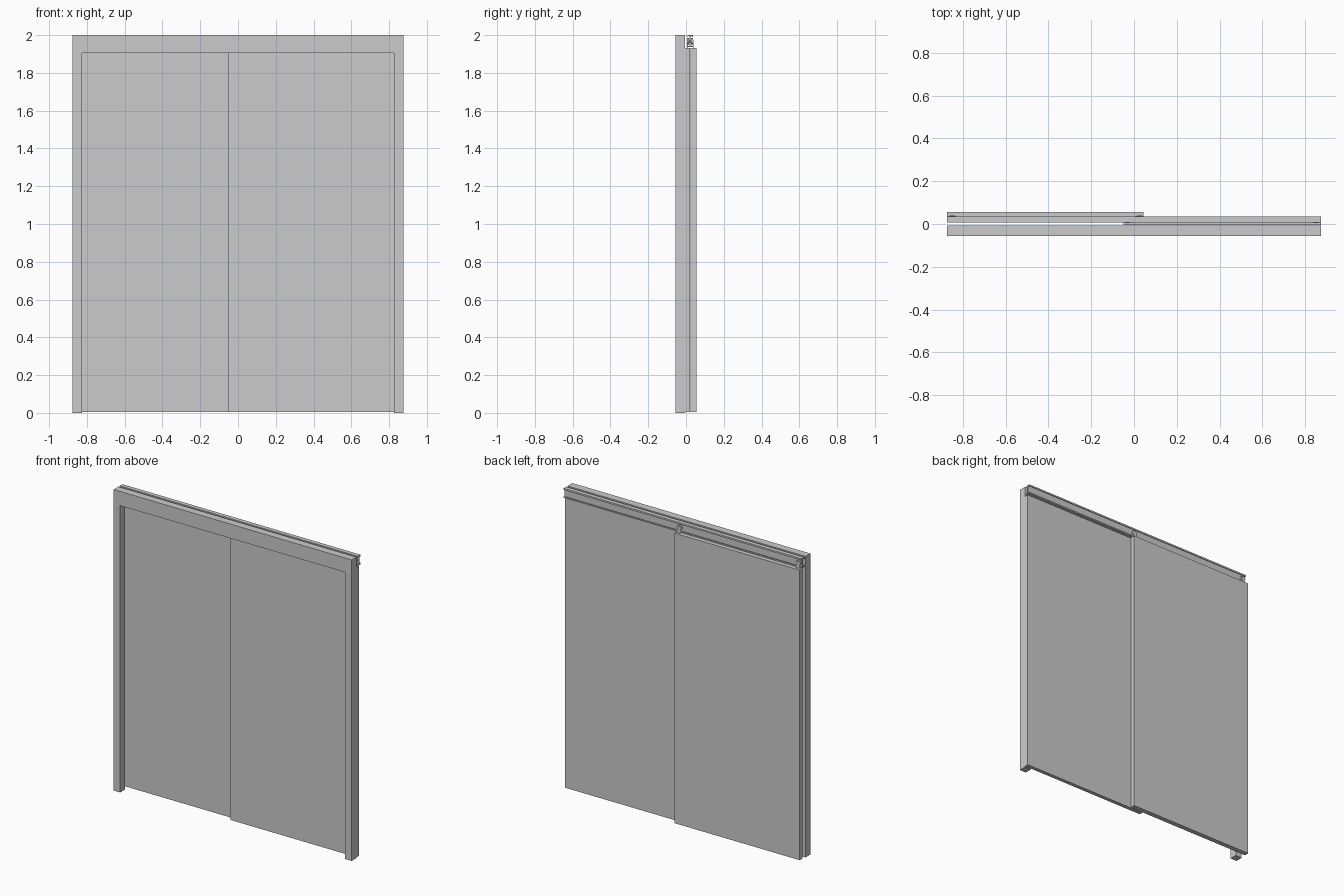
import bpy, bmesh, math
from mathutils import Matrix

if "Cube" in bpy.data.objects:
    bpy.data.objects.remove(bpy.data.objects["Cube"])


def prism(name, pts, depth, to_world):
    """Extrude a 2D outline; to_world maps (a, b, along) to xyz."""
    bm = bmesh.new()
    base = [bm.verts.new(to_world(a, b, depth[0])) for a, b in pts]
    face = bm.faces.new(base)
    ext = bmesh.ops.extrude_face_region(bm, geom=[face])
    shift = [q - p for p, q in zip(to_world(0, 0, depth[0]), to_world(0, 0, depth[1]))]
    bmesh.ops.translate(bm, vec=shift,
                        verts=[v for v in ext["geom"] if isinstance(v, bmesh.types.BMVert)])
    bmesh.ops.recalc_face_normals(bm, faces=bm.faces)
    return finish(name, bm)


def finish(name, bm):
    me = bpy.data.meshes.new(name)
    bm.to_mesh(me)
    bm.free()
    ob = bpy.data.objects.new(name, me)
    bpy.context.collection.objects.link(ob)
    return ob


def box(name, x, y, z):
    pts = [(x[0], z[0]), (x[1], z[0]), (x[1], z[1]), (x[0], z[1])]
    return prism(name, pts, y, lambda a, b, t: (a, t, b))


def disc(name, x, y, z, r):
    bm = bmesh.new()
    m = Matrix.Translation((x, sum(y) / 2, z)) @ Matrix.Rotation(math.pi / 2, 4, 'X')
    bmesh.ops.create_cone(bm, cap_ends=True, segments=24, radius1=r, radius2=r,
                          depth=abs(y[1] - y[0]), matrix=m)
    return finish(name, bm)


W, JW, HEAD = 0.875, 0.048, 1.905

# Door surround: one U-shaped casing
prism("door_frame",
      [(-W, 0), (-W + JW, 0), (-W + JW, HEAD), (W - JW, HEAD), (W - JW, 0), (W, 0), (W, 2), (-W, 2)],
      (-0.056, -0.006), lambda a, b, t: (a, t, b))

# Overlapping sliding panels
box("right_panel", (-0.05, W), (-0.005, 0.020), (0.005, 1.932))
box("left_panel", (-W, 0.045), (0.024, 0.056), (0.005, 1.932))

# Full-length I-section hanging rail with lipped flanges
CY, Z0, Z1 = 0.022, 1.937, 2.0
half = [(0.003, Z0 + 0.005), (0.011, Z0 + 0.005), (0.011, Z0 + 0.009), (0.014, Z0 + 0.009),
        (0.014, Z0)]
top = [(0.014, Z1), (0.014, Z1 - 0.011), (0.011, Z1 - 0.011), (0.011, Z1 - 0.005),
       (0.003, Z1 - 0.005)]
right = half[::-1] + top[::-1]
right = [half[4], half[3], half[2], half[1], half[0], top[4], top[3], top[2], top[1], top[0]]
left = [(-a, b) for a, b in reversed(right)]
prism("hanging_rail", [(CY + a, b) for a, b in right + left], (-W, W),
      lambda a, b, t: (t, a, b))

# Roller hangers: front side for the right panel, back side for the left panel
for side, sign, xs in (("right", -1, (-0.03, 0.85)), ("left", 1, (-0.85, 0.025))):
    for i, x in enumerate(xs):
        yy = lambda a, b: tuple(sorted((CY + sign * a, CY + sign * b)))
        tag = f"{side}_{i + 1}"
        disc("roller_" + tag, x, yy(0.005, 0.016), 1.967, 0.017)
        disc("roller_axle_" + tag, x, yy(0.003, 0.018), 1.967, 0.005)
        box("hanger_plate_" + tag, (x - 0.012, x + 0.012), yy(0.015, 0.018), (1.925, 1.975))
